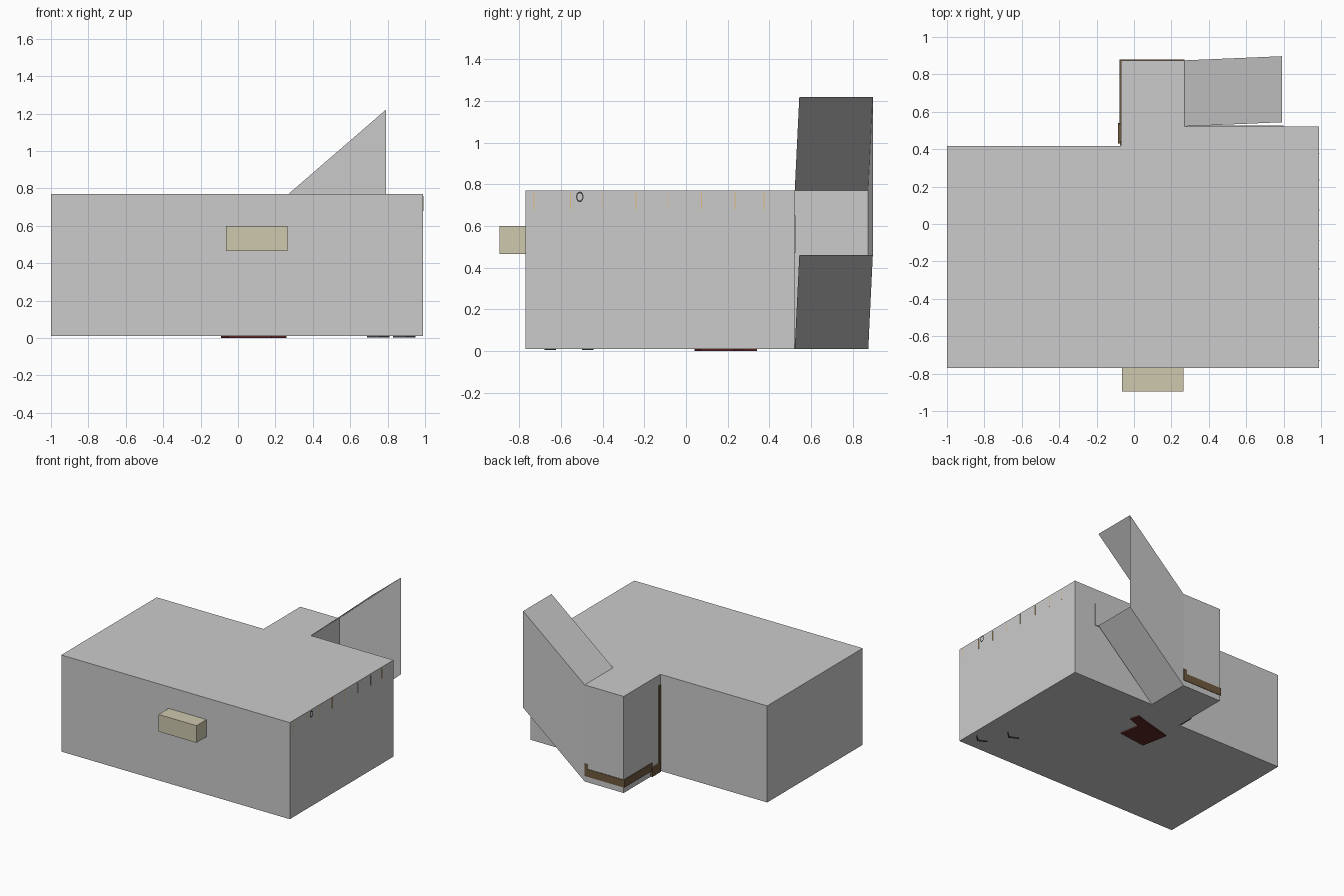
import bpy, math

if "Cube" in bpy.data.objects:
    bpy.data.objects.remove(bpy.data.objects["Cube"])

def material(name, rgb):
    m = bpy.data.materials.new(name)
    m.diffuse_color = (*rgb, 1)
    m.use_nodes = True
    m.node_tree.nodes["Principled BSDF"].inputs["Base Color"].default_value = m.diffuse_color
    return m

beige = material("beige", (0.62, 0.58, 0.42))
brown = material("brown", (0.16, 0.10, 0.05))
orange = material("orange", (0.75, 0.50, 0.22))
red = material("dark_red", (0.12, 0.02, 0.02))
dark = material("dark", (0.05, 0.05, 0.05))

def mesh(name, verts, faces, mat=None):
    me = bpy.data.meshes.new(name)
    me.from_pydata(verts, [], faces)
    ob = bpy.data.objects.new(name, me)
    bpy.context.collection.objects.link(ob)
    if mat:
        me.materials.append(mat)
    return ob

def prism(name, outline, z0, z1, mat=None):
    """Extrude a counter-clockwise xy outline from z0 to z1."""
    n = len(outline)
    verts = [(x, y, z) for z in (z0, z1) for x, y in outline]
    faces = [tuple(reversed(range(n))), tuple(range(n, 2 * n))]
    faces += [(i, (i + 1) % n, n + (i + 1) % n, n + i) for i in range(n)]
    return mesh(name, verts, faces, mat)

def box(name, x0, x1, y0, y1, z0, z1, mat=None):
    return prism(name, [(x0, y0), (x1, y0), (x1, y1), (x0, y1)], z0, z1, mat)

# Main building with stepped rear and rear tower
prism("main_body", [(-1, -0.77), (0.99, -0.77), (0.99, 0.52), (0.27, 0.52),
                    (0.27, 0.875), (-0.07, 0.875), (-0.07, 0.418), (-1, 0.418)], 0.01, 0.77)

# Rising rear passage: top, back wall and underside, open at the end
sections = []
for t in (0, 0.39, 1):
    x, lift, shift = 0.27 + 0.52 * t, 0.45 * t, 0.022 * t
    sections += [(x, y + shift, z + lift) for y, z in
                 ((0.522, 0.77), (0.875, 0.77), (0.875, 0.01), (0.522, 0.01))]
mesh("rear_passage", sections,
     [(s + i, s + 4 + i, s + 5 + i, s + 1 + i) for s in (0, 4) for i in range(3)])

# Front sign block and pale panel on the rear wall
box("front_block", -0.065, 0.265, -0.895, -0.77, 0.465, 0.60, beige)
box("rear_panel", 0.27, 0.80, 0.52, 0.526, 0.47, 0.65, material("pale_grey", (0.75, 0.75, 0.75)))

# Row of thin markers along the right wall
for i, y in enumerate((-0.73, -0.555, -0.40, -0.24, -0.09, 0.075, 0.235, 0.375)):
    box(f"wall_marker_{i}", 0.99, 0.993, y - 0.002, y + 0.002, 0.68, 0.76, orange)

# Small ring on the right wall
n = 12
ring = [(0.997, -0.51 + r * 0.7 * math.cos(2 * math.pi * k / n), 0.74 + r * math.sin(2 * math.pi * k / n))
        for r in (0.026, 0.018) for k in range(n)]
mesh("wall_ring", ring, [(k, (k + 1) % n, n + (k + 1) % n, n + k) for k in range(n)], dark)

# Brown trim around the tower
box("trim_back", -0.078, 0.27, 0.875, 0.879, 0.055, 0.115, brown)
box("trim_back_end", 0.24, 0.27, 0.875, 0.879, 0.115, 0.15, brown)
box("trim_side", -0.078, -0.07, 0.53, 0.879, 0.055, 0.115, brown)
box("trim_side_low", -0.085, -0.07, 0.43, 0.54, 0.012, 0.08, brown)
box("corner_strip", -0.076, -0.07, 0.42, 0.445, 0.05, 0.69, brown)

# Red patch and small chevrons under the floor
prism("floor_patch", [(-0.05, 0.04), (0.18, 0.07), (0.15, 0.23), (0.26, 0.27),
                      (0.24, 0.34), (0.14, 0.31), (-0.09, 0.25)], 0.0, 0.01, red)
for i, (x, y) in enumerate(((0.90, -0.68), (0.76, -0.50))):
    prism(f"floor_chevron_{i}", [(x, y), (x + 0.05, y + 0.05), (x + 0.045, y + 0.055),
                                 (x, y + 0.01), (x - 0.065, y + 0.04), (x - 0.07, y + 0.035)],
          0.004, 0.01, dark)
